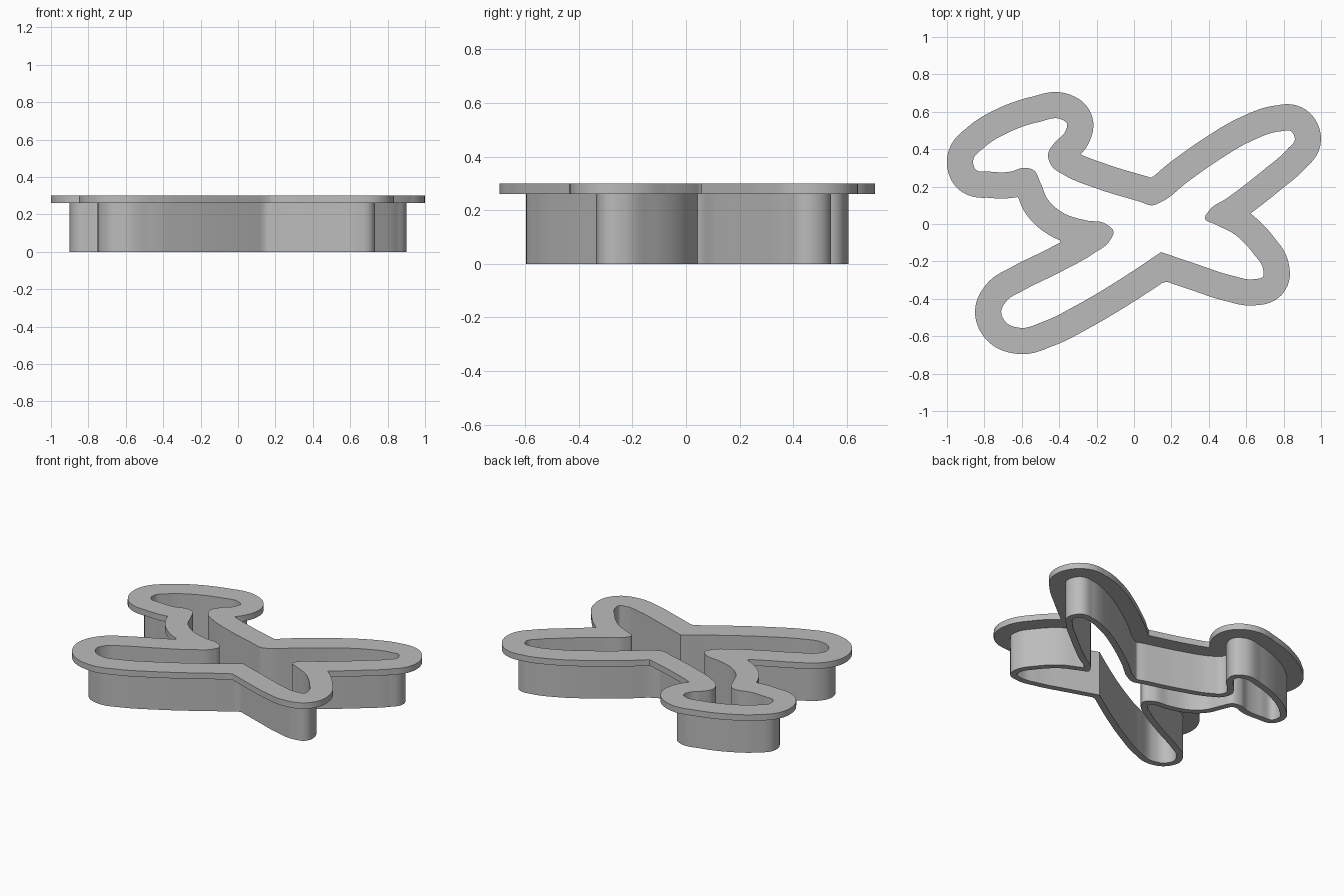
import bpy
import bmesh
import math
from mathutils import Vector, geometry, kdtree

cube = bpy.data.objects.get("Cube")
if cube:
    bpy.data.objects.remove(cube, do_unlink=True)

WALL_TOP = 0.26
FLANGE_TOP = 0.3
WALL_WIDTH = 0.04
FLANGE_WIDTH = 0.14

# Inner opening in hundredths, one short run per limb, clockwise
upper_right_limb = [(10, 10), (15, 12), (28, 22), (45, 34), (62, 44), (78, 49.5), (84, 49.5),
                    (86, 45.5), (82, 40), (70, 29.5), (50, 14)]
lower_right_limb = [(40, 7), (38, 3), (43, 0), (53, -5), (64, -16), (69, -24), (69, -28),
                    (64, -29.5), (52, -27.5), (35, -22)]
front_corner = (14.5, -15)
lower_left_limb = [front_corner, (-5, -28), (-30, -43), (-48, -52), (-61, -55.5), (-68, -53),
                   (-71, -47), (-68, -41), (-60, -36), (-40, -26), (-22, -16), (-13, -9)]
upper_left_limb = [(-11, -4), (-15, 0), (-26, 2), (-38, 6), (-46, 13), (-50, 22), (-54, 29),
                   (-59, 30), (-66, 28), (-77, 28), (-85, 29.5), (-86, 34), (-80, 41),
                   (-67, 49), (-51, 54.5), (-39, 56), (-36, 54), (-37, 49), (-42, 44),
                   (-46, 37), (-44, 31), (-37, 26), (-20, 19), (3, 12)]
opening = upper_right_limb + lower_right_limb + lower_left_limb + upper_left_limb


def smooth_loop(points, corners, steps=10):
    """Closed smooth path through the points, sharp at the corners."""
    pts = [Vector(p) / 100 for p in points]
    count = len(pts)

    def tangent(i):
        if points[i] in corners:
            return Vector((0, 0))
        before = pts[i] - pts[i - 1]
        after = pts[(i + 1) % count] - pts[i]
        mix = before / before.length_squared + after / after.length_squared
        return mix.normalized()

    path = []
    for i in range(count):
        j = (i + 1) % count
        reach = (pts[j] - pts[i]).length / 3
        path += geometry.interpolate_bezier(pts[i], pts[i] + tangent(i) * reach,
                                            pts[j] - tangent(j) * reach, pts[j], steps + 1)[:-1]
    return [p.to_2d() for p in path]


def grow(path, distance):
    """Outward parallel path, with the overlaps at the notches trimmed off."""
    tree = kdtree.KDTree(len(path))
    for i, p in enumerate(path):
        tree.insert(p.to_3d(), i)
    tree.balance()
    result = []
    for i, p in enumerate(path):
        along = (path[(i + 1) % len(path)] - path[i - 1]).normalized()
        moved = p + Vector((-along.y, along.x)) * distance
        if tree.find(moved.to_3d())[2] > distance - 0.001:
            result.append(moved)
    return result


def ring(name, inner, outer, bottom, top, material):
    """Solid band between two closed paths."""
    bm = bmesh.new()
    edges = []
    for path in (inner, outer):
        verts = [bm.verts.new((p.x, p.y, bottom)) for p in path]
        edges += [bm.edges.new((verts[i - 1], verts[i])) for i in range(len(verts))]
    bmesh.ops.triangle_fill(bm, edges=edges, use_beauty=True)
    raised = bmesh.ops.extrude_face_region(bm, geom=bm.faces[:], use_keep_orig=True)["geom"]
    lifted = [g for g in raised if isinstance(g, bmesh.types.BMVert)]
    bmesh.ops.translate(bm, verts=lifted, vec=(0, 0, top - bottom))
    bmesh.ops.recalc_face_normals(bm, faces=bm.faces[:])
    mesh = bpy.data.meshes.new(name)
    bm.to_mesh(mesh)
    bm.free()
    mesh.materials.append(material)
    obj = bpy.data.objects.new(name, mesh)
    bpy.context.collection.objects.link(obj)
    bpy.ops.object.select_all(action="DESELECT")
    obj.select_set(True)
    bpy.context.view_layer.objects.active = obj
    bpy.ops.object.shade_smooth_by_angle(angle=math.radians(30))
    return obj


grey = bpy.data.materials.new("plain_grey")
grey.use_nodes = True
grey.diffuse_color = (0.5, 0.5, 0.5, 1)
grey.node_tree.nodes["Principled BSDF"].inputs["Base Color"].default_value = grey.diffuse_color

# Thin cutting wall with a wide grip flange on top
inside = smooth_loop(opening, {front_corner})
ring("cutting_wall", inside, grow(inside, WALL_WIDTH), 0, WALL_TOP, grey)
ring("grip_flange", inside, grow(inside, FLANGE_WIDTH), WALL_TOP, FLANGE_TOP, grey)
